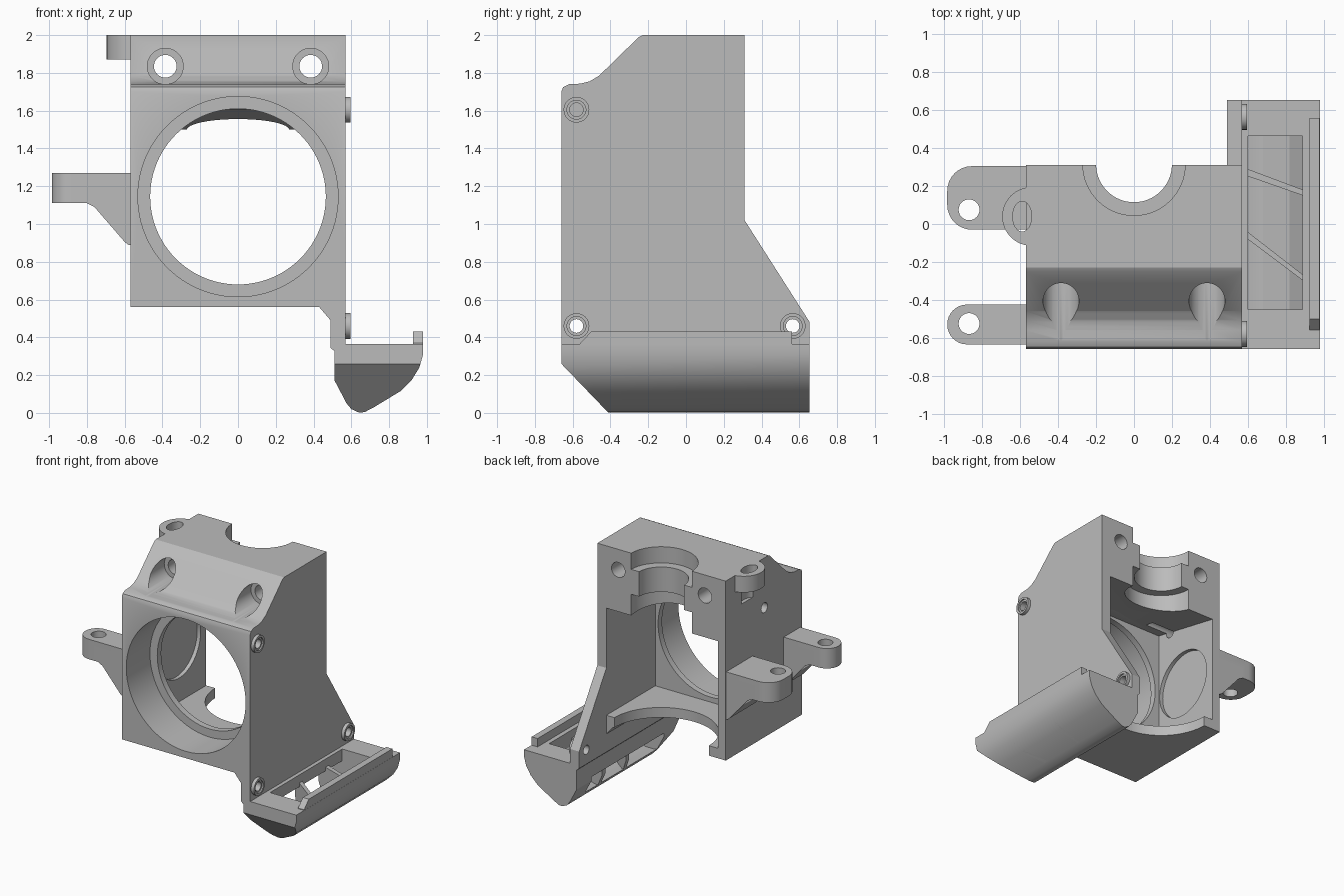
import bpy, bmesh, math
from mathutils import Vector

cube = bpy.data.objects.get("Cube")
if cube:
    bpy.data.objects.remove(cube, do_unlink=True)

grey = bpy.data.materials.new("plain_grey")
grey.use_nodes = True
grey.diffuse_color = (0.5, 0.5, 0.5, 1)
grey.node_tree.nodes["Principled BSDF"].inputs["Base Color"].default_value = (0.5, 0.5, 0.5, 1)

# Maps a profile point and a depth to 3D for each extrusion axis
AXES = {"X": lambda p, d: (d, p[0], p[1]),
        "Y": lambda p, d: (p[0], d, p[1]),
        "Z": lambda p, d: (p[0], p[1], d)}


def prism(name, pts, axis, a, b):
    bm = bmesh.new()
    face = bm.faces.new([bm.verts.new(AXES[axis](p, a)) for p in pts])
    out = bmesh.ops.extrude_face_region(bm, geom=[face])
    move = Vector(AXES[axis]((0, 0), b - a))
    bmesh.ops.translate(bm, vec=move, verts=[v for v in out["geom"] if isinstance(v, bmesh.types.BMVert)])
    bmesh.ops.recalc_face_normals(bm, faces=bm.faces)
    mesh = bpy.data.meshes.new(name)
    bm.to_mesh(mesh)
    bm.free()
    mesh.materials.append(grey)
    obj = bpy.data.objects.new(name, mesh)
    bpy.context.collection.objects.link(obj)
    return obj


def box(name, x, y, z):
    return prism(name, [(x[0], y[0]), (x[1], y[0]), (x[1], y[1]), (x[0], y[1])], "Z", *z)


def oval(cx, cy, rx, ry=None, n=64):
    ry = ry or rx
    return [(cx + rx * math.cos(2 * math.pi * i / n), cy + ry * math.sin(2 * math.pi * i / n)) for i in range(n)]


def rounded_end(x0, x1, y0, y1, r):
    # Rectangle with its two -x corners rounded
    pts = [(x1, y0), (x1, y1)]
    for cy, start in ((y1 - r, 90), (y0 + r, 180)):
        for i in range(9):
            t = math.radians(start + i * 90 / 8)
            pts.append((x0 + r + r * math.cos(t), cy + r * math.sin(t)))
    return pts


def combine(target, tool, op="DIFFERENCE"):
    mod = target.modifiers.new("combine", "BOOLEAN")
    mod.object, mod.operation, mod.solver = tool, op, "EXACT"
    bpy.context.view_layer.objects.active = target
    bpy.ops.object.modifier_apply(modifier=mod.name)
    bpy.data.objects.remove(tool, do_unlink=True)


def cut(target, pts, axis, a, b):
    combine(target, prism("cutter", pts, axis, a, b))


# Main housing with its sloped upper front
side = [(-.66, .56), (-.66, 1.70), (-.65, 1.725), (-.62, 1.74), (-.56, 1.743), (-.51, 1.755), (-.46, 1.785),
        (-.25, 1.99), (-.23, 2), (.31, 2), (.31, .56)]
housing = prism("housing", side, "X", -.57, .57)

# Side panel running down and back to the duct, with a corner fillet
panel = [(-.66, .36), (-.66, .9), (.2, 1.2), (.31, 1.02), (.655, .48), (.655, .36)]
combine(housing, prism("panel", panel, "X", .49, .57), "UNION")
fillet = [(.41, .6), (.43, .56), (.49, .49), (.53, .49), (.53, .6)]
combine(housing, prism("fillet", fillet, "Y", -.66, .31), "UNION")

# Ear at the top of the left-hand wall
combine(housing, prism("ear", oval(-.54, .04, .155), "Z", 1.87, 2), "UNION")

# Chamber open at the back, with a sloped ceiling
cut(housing, [(-.31, .64), (1, .64), (1, 1.5), (.31, 1.5), (-.31, 1.63)], "X", -.5, .49)

# Round front opening with an inner lip
cut(housing, oval(0, 1.145, .53, n=96), "Y", -1, -.36)
cut(housing, oval(0, 1.145, .465, n=96), "Y", -1, -.2)

# Stepped half bore in the top block and arc in the floor
for radius, low, high in ((.2, 1.4, 2.1), (.27, 1.87, 2.2), (.27, 1.4, 1.67)):
    cut(housing, oval(0, .315, radius), "Z", low, high)
cut(housing, oval(0, .315, .42, n=96), "Z", .4, .7)

# Long screw holes with counterbores
for x in (-.385, .385):
    cut(housing, oval(x, 1.835, .06, n=32), "Y", -1, 1)
    cut(housing, oval(x, 1.835, .095, n=48), "Y", -1, -.25)

# Ear slot, wall hole and shallow pocket inside the wall
cut(housing, oval(-.59, .04, .05, .08, n=32), "Z", 1.74, 2.2)
cut(housing, oval(-.18, 1.6, .04, n=24), "X", -.7, -.3)
cut(housing, oval(-.03, 1.1, .27), "X", -.53, -.3)

# Panel screw bosses
screws = ((-.58, 1.605), (-.58, .46), (.565, .46))
for y, z in screws:
    combine(housing, prism("boss", oval(y, z, .068, n=32), "X", .53, .596), "UNION")
    cut(housing, oval(y, z, .05, n=32), "X", .585, .7)
    cut(housing, oval(y, z, .036, n=24), "X", .45, .7)

# Two mounting arms with gussets
gusset = [(-.55, 1.2), (-.8, 1.2), (-.8, 1.11), (-.76, 1.09), (-.6, .905), (-.58, .89), (-.55, .89)]
for name, y0, y1, r, hole in (("rear_arm", -.03, .305, .13, .075), ("front_arm", -.635, -.425, .104, -.525)):
    arm = prism(name, rounded_end(-.985, -.55, y0, y1, r), "Z", 1.11, 1.27)
    combine(arm, prism("gusset", gusset, "Y", y0, y1), "UNION")
    cut(arm, oval(-.87, hole, .055, n=32), "Z", 1, 1.4)

# Air duct with chamfered front and hollow inside opening toward the chamber
shell = [(.49, .365), (.49, .345), (.512, .325), (.512, .17), (.575, .05), (.6, .02), (.64, .002), (.67, .004),
         (.72, .03), (.86, .115), (.92, .175), (.96, .24), (.98, .31), (.98, .365)]
duct = prism("air_duct", shell, "Y", -.66, .655)
cut(duct, [(-.708, .31), (-.362, -.05), (-.8, -.05), (-.8, .31)], "X", .3, 1.2)
hollow = [(.6, .5), (.6, .27), (.5, .19), (.5, .14), (.54, .07), (.6, .05), (.68, .05), (.82, .13), (.89, .24), (.89, .5)]
cut(duct, hollow, "Y", -.45, .465)

# Raised rim along the outer edge of the duct
rim = [(-.56, .35), (-.56, .37), (-.5, .432), (.56, .432), (.56, .35)]
prism("duct_rim", rim, "X", .926, .979)

# Slanted guide vanes inside the duct
for name, y0, y1 in (("rear_vane", .3, .17), ("front_vane", .0, -.29)):
    vane = prism(name, [(.52, y0 + .02), (.92, y1), (.92, y1 - .03), (.52, y0 - .02)], "Z", .03, .3)
    combine(vane, prism("duct_outline", shell, "Y", -.65, .65), "INTERSECT")

# Smooth curved walls, crisp edges
for obj in bpy.context.scene.objects:
    obj.select_set(obj.type == "MESH")
bpy.ops.object.shade_smooth_by_angle(angle=math.radians(25))
